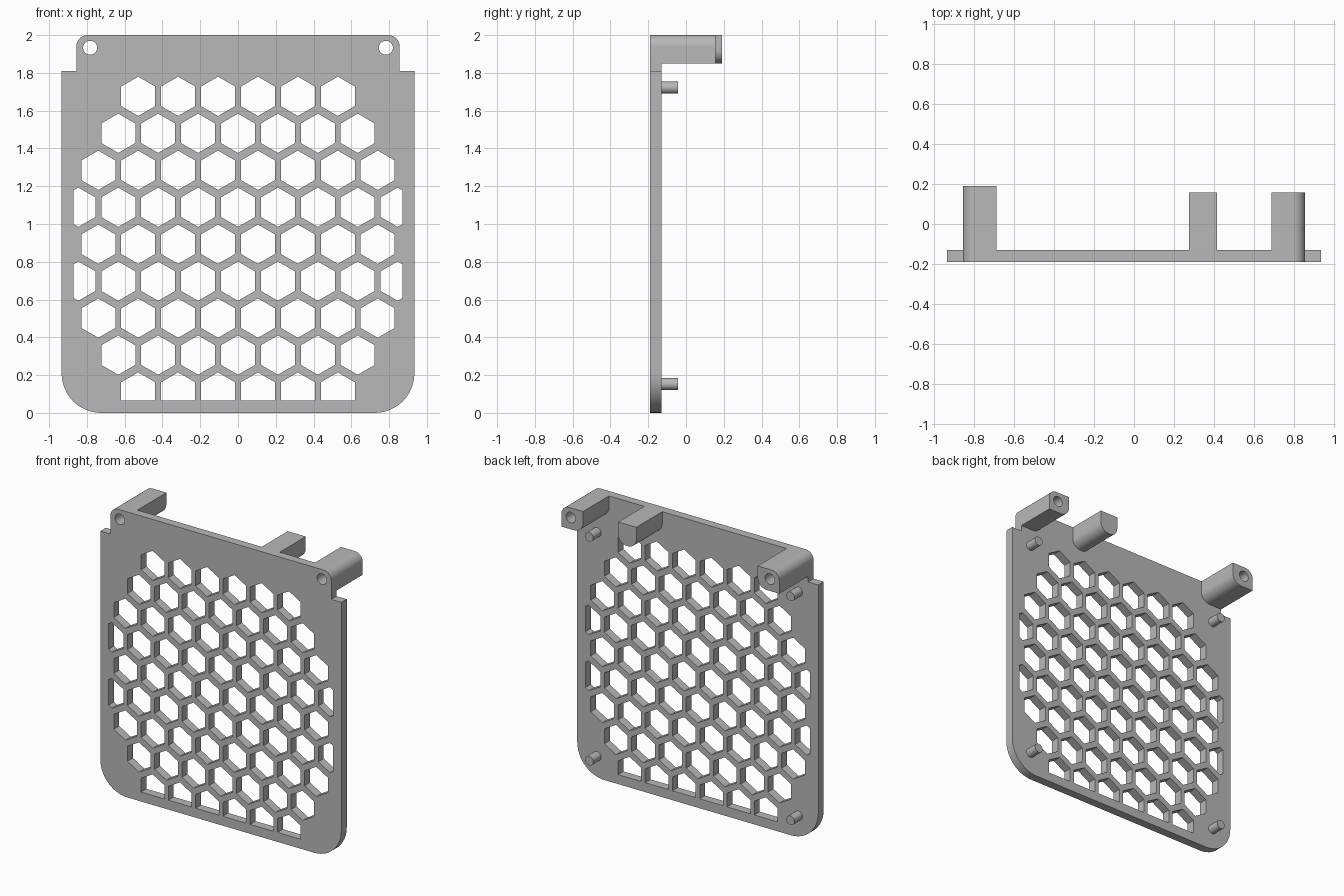
import bpy, bmesh, math

if "Cube" in bpy.data.objects:
    bpy.data.objects.remove(bpy.data.objects["Cube"])

grey = bpy.data.materials.new("plain_grey")
grey.use_nodes = True
COLOUR = (0.48, 0.48, 0.48, 1)
grey.diffuse_color = COLOUR
grey.node_tree.nodes["Principled BSDF"].inputs["Base Color"].default_value = COLOUR

FRONT, BACK = -0.19, -0.13      # plate faces along y
HALF, TAB = 0.934, 0.856        # half widths of plate and top tab
SCREW_X, SCREW_Z, SCREW_R = 0.783, 1.933, 0.037


def circle(x, z, r, n=32):
    return [(x + r * math.cos(2 * math.pi * i / n),
             z + r * math.sin(2 * math.pi * i / n)) for i in range(n)]


def rounded_box(x0, x1, z0, z1, bl=0, br=0, tr=0, tl=0, n=12):
    """Rectangle outline with its own radius at each corner."""
    pts = []
    corners = [(x0, z0, bl, 1, 1, 2), (x1, z0, br, -1, 1, 3),
               (x1, z1, tr, -1, -1, 0), (x0, z1, tl, 1, -1, 1)]
    for x, z, r, sx, sz, quarter in corners:
        if r == 0:
            pts.append((x, z))
            continue
        for i in range(n + 1):
            a = math.pi / 2 * (quarter + i / n)
            pts.append((x + sx * r + r * math.cos(a), z + sz * r + r * math.sin(a)))
    return pts


def extrude(name, loops, y0, y1):
    """Solid from an outline and its holes, drawn in x-z and extruded along y."""
    curve = bpy.data.curves.new(name, 'CURVE')
    curve.dimensions = '2D'
    curve.fill_mode = 'BOTH'
    curve.extrude = (y1 - y0) / 2
    for loop in loops:
        spline = curve.splines.new('POLY')
        spline.points.add(len(loop) - 1)
        for p, (x, z) in zip(spline.points, loop):
            p.co = (x, z, 0, 1)
        spline.use_cyclic_u = True
    ob = bpy.data.objects.new(name, curve)
    bpy.context.collection.objects.link(ob)
    ob.rotation_euler.x = math.pi / 2
    ob.location.y = (y0 + y1) / 2
    bpy.ops.object.select_all(action='DESELECT')
    bpy.context.view_layer.objects.active = ob
    ob.select_set(True)
    bpy.ops.object.convert(target='MESH')
    ob = bpy.context.object
    ob.name = name
    bm = bmesh.new()
    bm.from_mesh(ob.data)
    bmesh.ops.remove_doubles(bm, verts=bm.verts, dist=0.0005)
    bmesh.ops.recalc_face_normals(bm, faces=bm.faces)
    bm.to_mesh(ob.data)
    bm.free()
    ob.data.materials.clear()
    ob.data.materials.append(grey)
    bpy.ops.object.shade_smooth_by_angle(angle=math.radians(30))
    return ob


def hexagon(cx, cz, r=0.104, x_limit=0.87, z_limit=0.066):
    """Pointed-top hexagon, trimmed at the border of the vent area."""
    w = r * math.sqrt(3) / 2
    upper, lower = [], []
    for d in (-w, 0, w):
        x = max(-x_limit, min(x_limit, cx + d))
        h = r - abs(x - cx) / math.sqrt(3)
        upper.append((x, cz + h))
        lower.append((x, max(z_limit, cz - h)))
    return upper + lower[::-1]


# Vent plate: wide body, narrower top tab, hexagon grid and screw holes
body = rounded_box(-HALF, HALF, 0, 1.81, bl=0.21, br=0.21)
tab = rounded_box(-TAB, TAB, 1.81, 2, tr=0.06, tl=0.06)
split = len(body) - 1
outline = body[:split] + tab[1:] + tab[:1] + body[split:]
holes = [circle(s * SCREW_X, SCREW_Z, SCREW_R) for s in (-1, 1)]
for row, count in enumerate((6, 7, 8, 9, 8, 9, 8, 7, 6)):
    for i in range(count):
        holes.append(hexagon((i - (count - 1) / 2) * 0.2113, 1.676 - row * 0.1957))
extrude("vent_plate", [outline] + holes, FRONT, BACK)

# Corner arms with screw holes running through
extrude("right_arm", [rounded_box(-TAB, -0.688, 1.85, 2, br=0.07, tl=0.06),
                      circle(-SCREW_X, SCREW_Z, SCREW_R)], BACK, 0.19)
extrude("left_arm", [rounded_box(0.688, TAB, 1.85, 2, bl=0.07, tr=0.06),
                     circle(SCREW_X, SCREW_Z, SCREW_R)], BACK, 0.157)

# Middle arm with a rounded underside
extrude("middle_arm", [rounded_box(0.275, 0.415, 1.85, 2, bl=0.065, br=0.065)], BACK, 0.157)

# Locating pins on the back
for side, x in (("right", -0.78), ("left", 0.78)):
    for level, z in (("lower", 0.153), ("upper", 1.722)):
        extrude(f"{level}_{side}_pin", [circle(x, z, 0.032, 24)], BACK - 0.01, -0.042)
